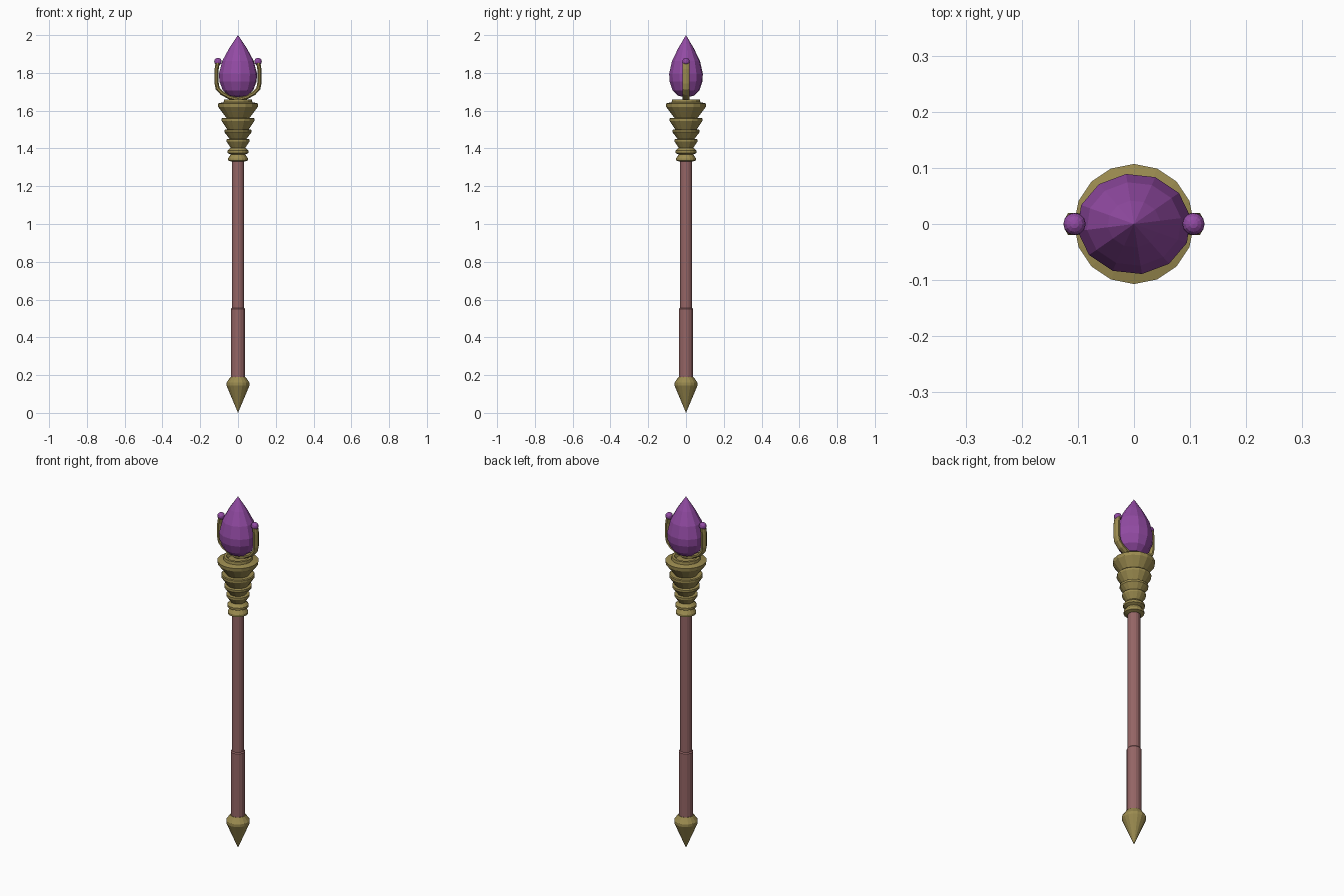
import bpy
import math
from mathutils import Vector

if "Cube" in bpy.data.objects:
    bpy.data.objects.remove(bpy.data.objects["Cube"])


def material(name, rgb):
    m = bpy.data.materials.new(name)
    m.diffuse_color = (*rgb, 1)
    m.use_nodes = True
    m.node_tree.nodes["Principled BSDF"].inputs["Base Color"].default_value = m.diffuse_color
    return m


GOLD = material("gold", (0.33, 0.26, 0.08))
WOOD = material("red_wood", (0.30, 0.13, 0.13))
GEM = material("purple_crystal", (0.29, 0.07, 0.37))


def make(name, verts, faces, mat):
    me = bpy.data.meshes.new(name)
    me.from_pydata(verts, [], faces)
    me.materials.append(mat)
    ob = bpy.data.objects.new(name, me)
    bpy.context.collection.objects.link(ob)
    return ob


def lathe(name, profile, mat, sides=16, turn=0.0, sx=1.0):
    """Revolve (radius, z) points listed bottom to top; radius 0 makes a pole."""
    verts, rings, faces = [], [], []
    for r, z in profile:
        start = len(verts)
        n = 1 if r == 0 else sides
        for i in range(n):
            a = turn + 2 * math.pi * i / sides
            verts.append((r * sx * math.cos(a), r * math.sin(a), z))
        rings.append([start + i % n for i in range(sides)])
    for lo, hi in zip(rings, rings[1:]):
        for i in range(sides):
            j = (i + 1) % sides
            quad = [lo[i], lo[j], hi[j], hi[i]]
            faces.append(list(dict.fromkeys(quad)))
    return make(name, verts, faces, mat)


def sweep(name, path, half_w, half_t, mat, sides=8):
    """Sweep an elliptical section along a path in the XZ plane."""
    pts = [Vector((x, 0, z)) for x, z in path]
    verts, faces = [], []
    for k, p in enumerate(pts):
        t = (pts[min(k + 1, len(pts) - 1)] - pts[max(k - 1, 0)]).normalized()
        side = Vector((0, 1, 0))
        nrm = t.cross(side)
        for i in range(sides):
            a = 2 * math.pi * (i + 0.5) / sides
            verts.append(p + side * half_w * math.cos(a) + nrm * half_t * math.sin(a))
    for k in range(len(pts) - 1):
        for i in range(sides):
            j = (i + 1) % sides
            faces.append((k * sides + i, (k + 1) * sides + i,
                          (k + 1) * sides + j, k * sides + j))
    last = (len(pts) - 1) * sides
    faces.append(tuple(range(sides)))
    faces.append(tuple(last + i for i in reversed(range(sides))))
    return make(name, verts, faces, mat)


# Pointed foot
lathe("foot_spike", [(0, 0), (0.061, 0.145), (0.061, 0.16), (0.04, 0.19), (0, 0.19)], GOLD)

# Shaft and thicker grip
lathe("shaft", [(0, 0.18), (0.032, 0.18), (0.032, 1.5), (0, 1.5)], WOOD)
lathe("grip", [(0, 0.18), (0.037, 0.18), (0.037, 0.55), (0.032, 0.556)], WOOD)

# Stacked flared cups: bottom z, rim z, top z, neck radius, rim radius
cups = [
    (1.330, 1.336, 1.370, 0.034, 0.052),
    (1.366, 1.376, 1.405, 0.034, 0.055),
    (1.400, 1.436, 1.450, 0.036, 0.060),
    (1.445, 1.486, 1.500, 0.040, 0.072),
    (1.490, 1.546, 1.562, 0.050, 0.087),
]
for n, (z0, z1, z2, r0, r1) in enumerate(cups, 1):
    top = r1 - 0.004 if n > 2 else r0 + 0.003
    lathe(f"collar_cup_{n}",
          [(0, z0), (r0, z0), (r1, z1), (r1, z1 + 0.012), (top, z2), (0, z2)], GOLD)

# Crown cup with recessed top
lathe("crown_cup",
      [(0, 1.555), (0.060, 1.560), (0.105, 1.620), (0.107, 1.638),
       (0.076, 1.645), (0.074, 1.660), (0.060, 1.660), (0.050, 1.645),
       (0, 1.645)], GOLD, turn=math.pi / 2)

# Crystal, slightly wider across x
lathe("crystal",
      [(0, 1.670), (0.045, 1.680), (0.072, 1.708), (0.088, 1.755),
       (0.090, 1.795), (0.075, 1.862), (0.042, 1.930), (0, 2.0)],
      GEM, sides=12, turn=math.radians(8), sx=1.13)

# Cradle prongs with bead tips
for label, s in (("left", -1), ("right", 1)):
    path = [(0, 1.660), (0.045, 1.671), (0.085, 1.693), (0.108, 1.718),
            (0.113, 1.745), (0.113, 1.82), (0.108, 1.852)]
    sweep(f"{label}_prong", [(s * x, z) for x, z in path], 0.021, 0.012, GOLD)
    bpy.ops.mesh.primitive_uv_sphere_add(segments=12, ring_count=8, radius=0.02,
                                         location=(s * 0.106, 0, 1.86))
    bead = bpy.context.object
    bead.name = f"{label}_bead"
    bead.data.materials.append(GEM)

# Consistent outward normals
import bmesh
for ob in bpy.data.objects:
    bm = bmesh.new()
    bm.from_mesh(ob.data)
    bmesh.ops.recalc_face_normals(bm, faces=bm.faces)
    bm.to_mesh(ob.data)
    bm.free()
